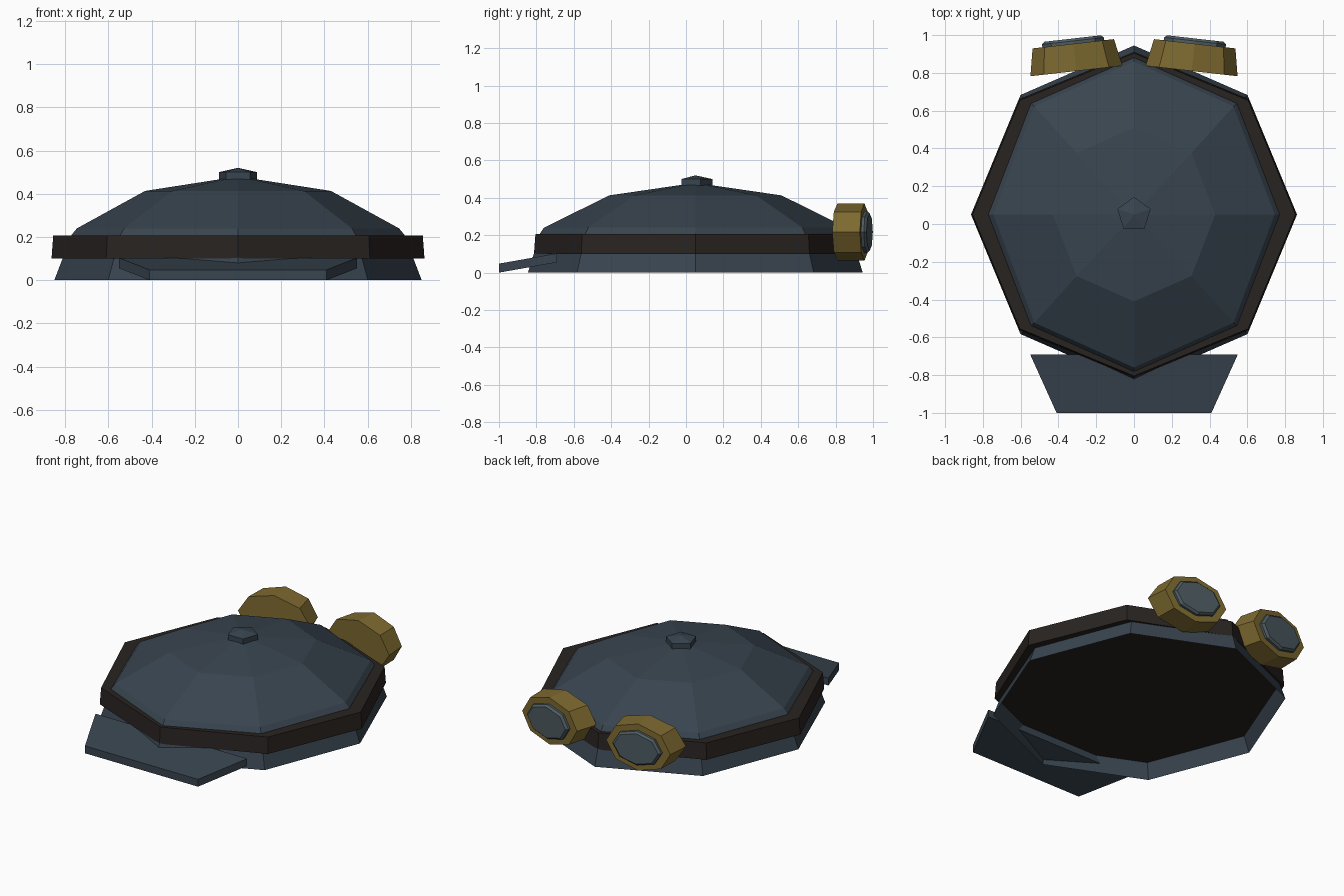
import bpy, bmesh
from math import sin, cos, pi, radians
from mathutils import Matrix, Vector

if "Cube" in bpy.data.objects:
    bpy.data.objects.remove(bpy.data.objects["Cube"])


def material(name, r, g, b):
    m = bpy.data.materials.new(name)
    m.diffuse_color = (r, g, b, 1)
    m.use_nodes = True
    m.node_tree.nodes["Principled BSDF"].inputs["Base Color"].default_value = m.diffuse_color
    return m


BLUE = material("slate", 0.040, 0.058, 0.078, )
BROWN = material("dark_brown", 0.022, 0.017, 0.015)
GOLD = material("brass", 0.21, 0.145, 0.03)
GLASS = material("glass", 0.075, 0.105, 0.12)


def loft(name, rings, sides, mat, matrix=Matrix(), start=0.0, caps=(True, True)):
    """Stack of elliptical rings (rx, ry, z); rx = 0 makes an apex."""
    bm = bmesh.new()
    loops = []
    for rx, ry, z in rings:
        n = sides if rx > 0 else 1
        loops.append([bm.verts.new((rx * cos(start + 2 * pi * i / sides),
                                    ry * sin(start + 2 * pi * i / sides), z))
                      for i in range(n)])
    for a, b in zip(loops, loops[1:]):
        for i in range(sides):
            j = (i + 1) % sides
            if len(b) == 1:
                bm.faces.new((a[i], a[j], b[0]))
            else:
                bm.faces.new((a[i], a[j], b[j], b[i]))
    if caps[0]:
        bm.faces.new(loops[0][::-1])
    if caps[1] and len(loops[-1]) > 1:
        bm.faces.new(loops[-1])
    bm.transform(matrix)
    me = bpy.data.meshes.new(name)
    bm.to_mesh(me)
    bm.free()
    me.materials.append(mat)
    ob = bpy.data.objects.new(name, me)
    bpy.context.collection.objects.link(ob)
    return ob


centre = Matrix.Translation((0, 0.05, 0))

# Domed shell, open underneath
loft("dome_shell", [(0.85, 0.895, 0), (0.77, 0.83, 0.21), (0.745, 0.81, 0.24),
                    (0.43, 0.46, 0.413), (0, 0, 0.48)], 8, BLUE, centre, caps=(False, True))

# Solid band round the shell
loft("band", [(0.863, 0.863, 0.10), (0.855, 0.855, 0.207)], 8, BROWN, centre)

# Five-sided cap on the crown
loft("top_knob", [(0.093, 0.093, 0.455), (0.093, 0.093, 0.50), (0, 0, 0.52)], 5, BLUE, centre, pi / 2)

# Sloping front brim: a box narrowed at the front edge
bpy.ops.mesh.primitive_cube_add(size=2)
brim = bpy.context.object
brim.name = "front_brim"
for v in brim.data.vertices:
    x, y, z = v.co
    back = y > 0
    v.co = Vector((x * (0.55 if back else 0.41), -0.69 if back else -1.0,
                   (0.055 if back else 0) + (0.048 if z > 0 else 0)))
brim.data.materials.append(BLUE)

# Pair of eyepieces at the back, each a brass housing with a lens
for side, label in ((-1, "left"), (1, "right")):
    m = (Matrix.Translation((side * 0.305, 0.81, 0.217))
         @ Matrix.Rotation(radians(-side * 6.5), 4, 'Z')
         @ Matrix.Rotation(radians(-90), 4, 'X'))
    loft("eyepiece_" + label, [(0.245, 0.153, 0), (0.217, 0.153, 0.145)], 8, GOLD, m)
    loft("lens_" + label, [(0.165, 0.112, 0.13), (0.165, 0.112, 0.16), (0.15, 0.10, 0.173)], 8, GLASS, m)
